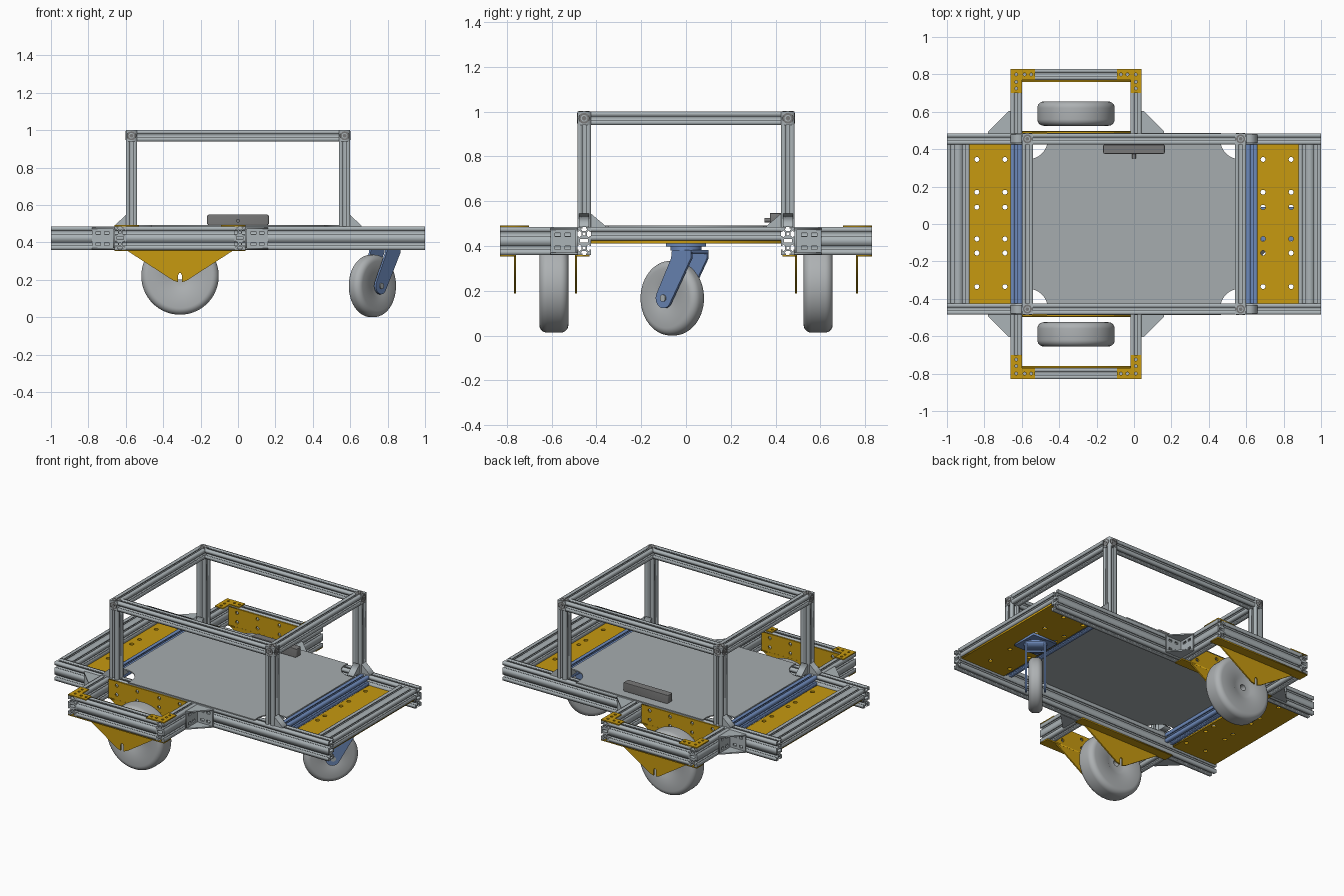
import bpy, bmesh, math
from mathutils import Matrix, Vector

cube = bpy.data.objects.get("Cube")
if cube:
    bpy.data.objects.remove(cube)


def material(name, col):
    m = bpy.data.materials.new(name)
    m.diffuse_color = (*col, 1)
    m.use_nodes = True
    m.node_tree.nodes["Principled BSDF"].inputs["Base Color"].default_value = (*col, 1)
    return m


ALU = material("aluminium grey", (0.41, 0.455, 0.475))
SHEET = material("sheet grey", (0.38, 0.415, 0.43))
TYRE = material("wheel grey", (0.42, 0.44, 0.45))
GOLD = material("gold plate", (0.57, 0.32, 0.005))
BLUE = material("blue steel", (0.155, 0.255, 0.50))
DARK = material("dark grey", (0.19, 0.19, 0.19))

# Extrusion axis -> columns (local x, local y, local z)
X, Y, Z = Vector((1, 0, 0)), Vector((0, 1, 0)), Vector((0, 0, 1))
BASIS = {"x": (Y, Z, X), "y": (Z, X, Y), "z": (X, Y, Z)}


def add_object(name, bm, mat, matrix):
    bmesh.ops.remove_doubles(bm, verts=bm.verts, dist=1e-5)
    bmesh.ops.recalc_face_normals(bm, faces=bm.faces)
    me = bpy.data.meshes.new(name)
    bm.to_mesh(me)
    bm.free()
    me.materials.clear()
    me.materials.append(mat)
    ob = bpy.data.objects.new(name, me)
    ob.matrix_world = matrix
    bpy.context.collection.objects.link(ob)
    return ob


def frame(basis, loc):
    cols = BASIS[basis] if isinstance(basis, str) else basis
    return Matrix.Translation(loc) @ Matrix(cols).transposed().to_4x4()


def prism(name, loops, depth, basis, loc, mat):
    """Extrude an outline (first loop) with holes (other loops), centred on loc."""
    cu = bpy.data.curves.new(name, "CURVE")
    cu.dimensions, cu.fill_mode, cu.extrude = "2D", "BOTH", depth / 2
    for pts in loops:
        sp = cu.splines.new("POLY")
        sp.points.add(len(pts) - 1)
        for p, (a, b) in zip(sp.points, pts):
            p.co = (a, b, 0, 1)
        sp.use_cyclic_u = True
    tmp = bpy.data.objects.new(name + "_outline", cu)
    bpy.context.collection.objects.link(tmp)
    me = bpy.data.meshes.new_from_object(tmp.evaluated_get(bpy.context.evaluated_depsgraph_get()))
    bm = bmesh.new()
    bm.from_mesh(me)
    bpy.data.objects.remove(tmp)
    bpy.data.curves.remove(cu)
    bpy.data.meshes.remove(me)
    return add_object(name, bm, mat, frame(basis, loc))


def circle(a, b, r, n=16):
    return [(a + r * math.cos(2 * math.pi * i / n), b + r * math.sin(2 * math.pi * i / n)) for i in range(n)]


def rect(a0, a1, b0, b1):
    return [(a0, b0), (a1, b0), (a1, b1), (a0, b1)]


def box(name, x, y, z, mat):
    c = ((x[0] + x[1]) / 2, (y[0] + y[1]) / 2, (z[0] + z[1]) / 2)
    hx, hy = abs(x[1] - x[0]) / 2, abs(y[1] - y[0]) / 2
    return prism(name, [rect(-hx, hx, -hy, hy)], abs(z[1] - z[0]), "z", c, mat)


SLOT = [(-.008, 0), (-.008, .006), (-.017, .006), (-.008, .018),
        (.008, .018), (.017, .006), (.008, .006), (.008, 0)]


def beam(name, axis, loc, length, w=.06, h=.06, mat=ALU):
    """T-slot beam with one or two cells."""
    cells = lambda s: [0] if s < .1 else [-.031, .031]
    out = []
    for k in range(4):
        along, across = (w, h) if k % 2 == 0 else (h, w)
        pts = [(-along / 2, -across / 2)]
        pts += [(c + s, -across / 2 + d) for c in cells(along) for s, d in SLOT]
        for _ in range(k):
            pts = [(-b, a) for a, b in pts]
        out += pts
    loops = [out] + [circle(a, b, .007, 10) for a in cells(w) for b in cells(h)]
    if h > .1:
        loops.append(rect(-.018, .018, -.008, .008))
    if w > .1:
        loops.append(rect(-.008, .008, -.018, .018))
    return prism(name, loops, length, axis, loc, mat)


def wheel(name, r, half, bore, rnd, matrix):
    """Lathed wheel around local z with rounded shoulders."""
    prof = [(bore, -half * .85), (r * .3, -half * .85), (r * .38, -half)]
    for s in (-1, 1):
        arc = [(r - rnd + rnd * math.sin(t), s * (half - rnd + rnd * math.cos(t)))
               for t in [i * math.pi / 14 for i in range(8)]]
        prof += arc if s < 0 else arc[::-1]
    prof += [(r * .38, half), (r * .3, half * .85), (bore, half * .85)]
    bm = bmesh.new()
    vs = [bm.verts.new((a, 0, b)) for a, b in prof]
    es = [bm.edges.new((vs[i], vs[(i + 1) % len(vs)])) for i in range(len(vs))]
    bmesh.ops.spin(bm, geom=vs + es, axis=(0, 0, 1), cent=(0, 0, 0), angle=2 * math.pi, steps=56)
    ob = add_object(name, bm, TYRE, matrix)
    bpy.ops.object.select_all(action="DESELECT")
    ob.select_set(True)
    bpy.context.view_layer.objects.active = ob
    bpy.ops.object.shade_smooth_by_angle(angle=math.radians(35))
    return ob


# Base frame ends, deck beams and gold end plates
for s, side in ((1, "left"), (-1, "right")):
    beam(f"end_beam_{side}", "y", (s * .94, 0, .455), .85, .06, .12)
    beam(f"blue_beam_{side}", "y", (s * .63, 0, .455), .85, mat=BLUE)
    holes = [circle(s * a, b, .013) for a in (.69, .84) for b in (.345, .17, .09, -.08, -.155, -.335)]
    prism(f"end_plate_{side}", [rect(s * .66, s * .99, -.425, .425)] + holes, .012, "z", (0, 0, .418), GOLD)

# Deck sheet with round corner cut-outs
arc = [(.57 + .11 * math.cos(math.radians(t)), .455 + .11 * math.sin(math.radians(t)))
       for t in range(164, 287, 10)] + [(.60, .349)]
deck = []
for sx, sy in ((1, 1), (1, -1), (-1, -1), (-1, 1)):
    pts = [(sx * a, sy * b) for a, b in arc]
    deck += pts if sx * sy > 0 else pts[::-1]
prism("deck_sheet", [deck], .007, "z", (0, 0, .4885), SHEET)

# Upper frame cross beams
for s, side in ((1, "left"), (-1, "right")):
    beam(f"top_cross_beam_{side}", "y", (s * .57, 0, .97), .85)

for sy, end in ((-1, "front"), (1, "back")):
    # Long base rail and top rail
    beam(f"base_rail_{end}", "x", (0, sy * .455, .4225), 2, .06, .125)
    beam(f"top_rail_{end}", "x", (0, sy * .455, .97), 1.08)
    # Posts with corner cubes and foot brackets
    for sx, side in ((1, "left"), (-1, "right")):
        tag = f"{end}_{side}"
        px, py = sx * .57, sy * .455
        beam(f"post_{tag}", "z", (px, py, .7125), .455)
        box(f"corner_cube_{tag}", (px - .03, px + .03), (py - .03, py + .03), (.94, 1), ALU)
        for ax, loc in (("x", (sx * .6, py, .97)), ("y", (px, sy * .485, .97)), ("z", (px, py, 1))):
            prism(f"corner_ring_{ax}_{tag}", [circle(0, 0, .024, 24), circle(0, 0, .015, 24)], .003, ax, loc, DARK)
            prism(f"corner_cap_{ax}_{tag}", [circle(0, 0, .010)], .003, ax, loc, DARK)
        prism(f"foot_bracket_outer_{tag}", [[(.485, sx * .6), (.545, sx * .6), (.49, sx * .66), (.485, sx * .66)]],
              .045, "y", (0, py, 0), ALU)
        prism(f"foot_bracket_inner_{tag}", [[(sy * .425, .485), (sy * .425, .545), (sy * .36, .49), (sy * .36, .485)]],
              .045, "x", (px, 0, 0), ALU)

    # Wheel outrigger frame
    for i, (x, d) in enumerate(((-.63, -1), (.01, 1))):
        tag = f"{end}_{i + 1}"
        beam(f"outrigger_arm_{tag}", "y", (x, sy * .6575, .4225), .345, .125, .06)
        # Gusset: two webs and two slotted legs
        x0 = x + d * .03
        for z, lv in ((.366, "lower"), (.476, "upper")):
            prism(f"gusset_web_{lv}_{tag}", [[(x0, sy * .485), (x0 + d * .12, sy * .485), (x0 + d * .12, sy * .495),
                  (x0 + d * .01, sy * .605), (x0, sy * .605)]], .008, "z", (0, 0, z), ALU)
        cuts = lambda o, e: [rect(z - .008, z + .008, o + e * .03, o + e * .055) for z in (.392, .450)] + \
                            [rect(z - .008, z + .008, o + e * .075, o + e * .10) for z in (.392, .450)]
        prism(f"gusset_leg_rail_{tag}", [rect(.363, .479, x0, x0 + d * .12)] + cuts(x0, d),
              .008, "y", (0, sy * .489, 0), ALU)
        leg = [rect(.363, .479, sy * .485, sy * .605)] + cuts(sy * .485, sy)
        prism(f"gusset_leg_arm_{tag}", [[(b, a) for a, b in lp] for lp in leg], .008, "x", (x0 + d * .004, 0, 0), ALU)
        # Gold L-shaped corner plates on top
        o, c = x + d * .03, x - d * .03
        prism(f"corner_plate_{tag}", [[(o, sy * .83), (o - d * .13, sy * .83), (o - d * .13, sy * .77),
              (c, sy * .77), (c, sy * .70), (o, sy * .70)]] +
              [circle(a, sy * b, .008, 10) for a, b in ((x, .725), (x, .76), (x, .80), (x - d * .045, .80), (x - d * .08, .80))],
              .007, "z", (0, 0, .4885), GOLD)
    beam(f"outrigger_rail_{end}", "x", (-.31, sy * .80, .4225), .58, .06, .125)

    # Gold axle plates with slotted tip, and the flange under each rail
    outline = [(.48, -.6), (.48, -.02), (.36, -.02), (.195, -.275), (.187, -.30), (.225, -.30), (.235, -.305),
               (.235, -.315), (.225, -.32), (.187, -.32), (.195, -.345), (.36, -.6)]
    holes = [circle(z, x, .011, 12) for z in (.392, .453) for x in (-.54, -.39, -.23, -.08)]
    for y, f0, f1, pos in ((.491, .43, .496, "inner"), (.764, .759, .83, "outer")):
        prism(f"axle_plate_{pos}_{end}", [outline] + holes, .009, "y", (0, sy * y, 0), GOLD)
        box(f"axle_flange_{pos}_{end}", (-.66, .04), (sy * f0, sy * f1), (.353, .36), GOLD)

    # Drive wheel
    wheel(f"drive_wheel_{end}", .207, .065, .02, .035, frame("y", (-.31, sy * .59, .22)))

# Swivel caster, turned about its pivot
ang = math.radians(40)
u = Vector((math.sin(ang), math.cos(ang), 0))
axle = u.cross(Z)
turned = (u, Z, axle)
pivot = Vector((.77, 0, 0))
hub = pivot - u * .08 + Z * .167
wheel("caster_wheel", .167, .043, .012, .034, frame(turned, hub))
prism("caster_mount", [rect(-.09, .09, -.09, .09)], .014, "z", pivot + Z * .405, BLUE)
prism("caster_swivel", [circle(0, 0, .07, 32)], .02, "z", pivot + Z * .39, BLUE)
prism("caster_crown", [rect(-.03, .08, .365, .382)], .124, turned, pivot, BLUE)
lower = [(-.08 + .045 * math.cos(t), .167 + .045 * math.sin(t))
         for t in [math.radians(a) for a in range(160, 341, 18)]]
for s, side in ((1, "left"), (-1, "right")):
    prism(f"caster_fork_{side}", [lower + [(.08, .345), (.08, .382), (-.03, .382), (-.035, .345)]],
          .012, turned, pivot + axle * s * .056, BLUE)
    prism(f"caster_bolt_{side}", [circle(0, 0, .016)], .012, turned, hub + axle * s * .062, ALU)
prism("caster_axle", [circle(0, 0, .012)], .115, turned, hub, ALU)

# Sensor unit on the deck
sensor = box("sensor_unit", (-.165, .165), (.375, .425), (.492, .548), DARK)
bev = sensor.modifiers.new("rounding", "BEVEL")
bev.width, bev.segments = .008, 2
prism("sensor_plug", [circle(.515, 0, .01, 12)], .03, "y", (0, .365, 0), DARK)
